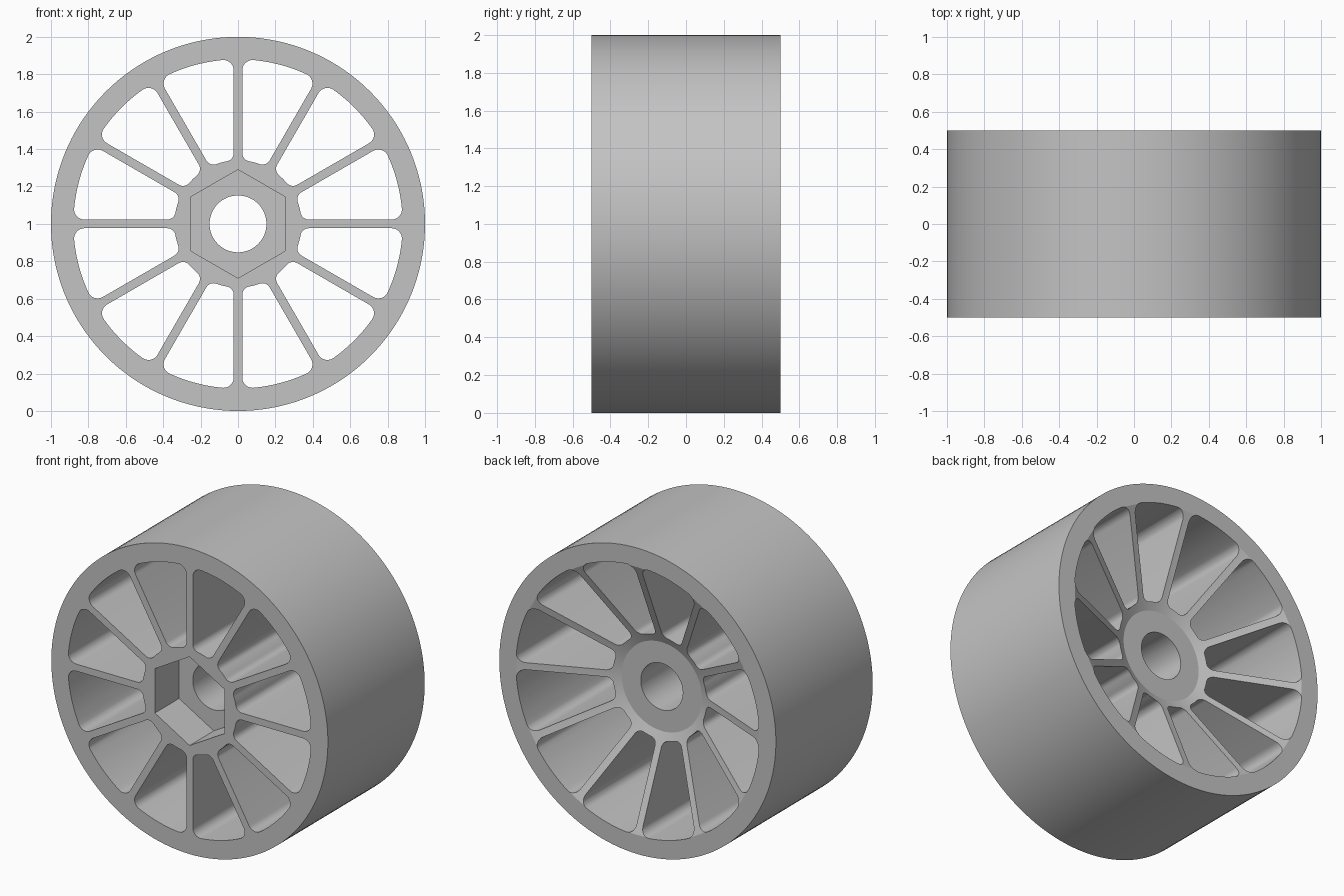
import bpy, bmesh
from math import sin, cos, pi, radians, sqrt, atan2
from mathutils import Vector

default = bpy.data.objects.get("Cube")
if default:
    bpy.data.objects.remove(default, do_unlink=True)

SPOKES = 12
HALF = 0.5            # half the wheel width
CENTRE = Vector((0, 0, 1))

grey = bpy.data.materials.new("plain grey")
grey.use_nodes = True
colour = (0.55, 0.55, 0.55, 1)
grey.diffuse_color = colour
grey.node_tree.nodes["Principled BSDF"].inputs["Base Color"].default_value = colour


def make_object(name, bm):
    bmesh.ops.recalc_face_normals(bm, faces=bm.faces)
    mesh = bpy.data.meshes.new(name)
    bm.to_mesh(mesh)
    bm.free()
    mesh.materials.append(grey)
    obj = bpy.data.objects.new(name, mesh)
    bpy.context.collection.objects.link(obj)
    return obj


def add_prism(bm, outline, y0, y1):
    """Extrude an (x, z) outline about the axle from y0 to y1."""
    face = bm.faces.new([bm.verts.new(CENTRE + Vector((x, y0, z))) for x, z in outline])
    ext = bmesh.ops.extrude_face_region(bm, geom=[face])
    moved = [v for v in ext["geom"] if isinstance(v, bmesh.types.BMVert)]
    bmesh.ops.translate(bm, verts=moved, vec=(0, y1 - y0, 0))


def polygon(radius, sides, start=0.0):
    return [(radius * cos(start + 2 * pi * i / sides),
             radius * sin(start + 2 * pi * i / sides)) for i in range(sides)]


def arc(cx, cz, radius, a0, a1, steps):
    return [(cx + radius * cos(a0 + (a1 - a0) * i / steps),
             cz + radius * sin(a0 + (a1 - a0) * i / steps)) for i in range(steps + 1)]


def window_outline(inner, outer, half_spoke, fillet_in, fillet_out):
    """Rounded opening between the spoke at angle 0 and the next spoke."""
    zi, zo = half_spoke + fillet_in, half_spoke + fillet_out
    xi = sqrt((inner + fillet_in) ** 2 - zi ** 2)
    xo = sqrt((outer - fillet_out) ** 2 - zo ** 2)
    ai, ao = atan2(zi, xi), atan2(zo, xo)
    mid = pi / SPOKES
    half = arc(0, 0, inner, mid, ai, 4)
    half += arc(xi, zi, fillet_in, ai + pi, 1.5 * pi, 8)[1:]
    half += arc(xo, zo, fillet_out, -pi / 2, ao, 8)
    half += arc(0, 0, outer, ao, mid, 6)[1:]
    c, s = cos(2 * mid), sin(2 * mid)
    mirrored = [(x * c + z * s, x * s - z * c) for x, z in half[1:-1]]
    return half + mirrored[::-1]


def turn(outline, angle):
    return [(x * cos(angle) - z * sin(angle), x * sin(angle) + z * cos(angle))
            for x, z in outline]


# Wheel body: solid lathe with a dished back
profile = [(0, -HALF), (1, -HALF), (1, HALF), (0.875, HALF), (0.29, 0.25), (0, 0.25)]
bm = bmesh.new()
verts = [bm.verts.new(CENTRE + Vector((r, y, 0))) for r, y in profile]
edges = [bm.edges.new(pair) for pair in zip(verts, verts[1:])]
bmesh.ops.spin(bm, geom=verts + edges, cent=CENTRE, axis=(0, 1, 0),
               angle=2 * pi, steps=144)
bmesh.ops.remove_doubles(bm, verts=bm.verts, dist=1e-4)
wheel = make_object("wheel", bm)

# Cutter for the openings between spokes
bm = bmesh.new()
window = window_outline(0.34, 0.88, 0.023, 0.045, 0.055)
for i in range(SPOKES):
    add_prism(bm, turn(window, 2 * pi * i / SPOKES), -0.7, 0.7)
windows = make_object("window_cutter", bm)

# Cutter for the hexagonal drive socket in the front
bm = bmesh.new()
add_prism(bm, polygon(0.29, 6, pi / 2), -0.7, -0.25)
socket = make_object("socket_cutter", bm)

# Cutter for the axle bore
bm = bmesh.new()
add_prism(bm, polygon(0.152, 64), -0.7, 0.7)
bore = make_object("bore_cutter", bm)

bpy.context.view_layer.objects.active = wheel
for cutter in (windows, socket, bore):
    cutter.hide_render = True
    cut = wheel.modifiers.new(cutter.name, "BOOLEAN")
    cut.operation = "DIFFERENCE"
    cut.solver = "EXACT"
    cut.object = cutter
    bpy.ops.object.modifier_apply(modifier=cut.name)
    bpy.data.objects.remove(cutter, do_unlink=True)

# Smooth round surfaces, keep machined edges crisp
bpy.ops.object.select_all(action="DESELECT")
wheel.select_set(True)
bpy.ops.object.shade_smooth_by_angle(angle=radians(20))
